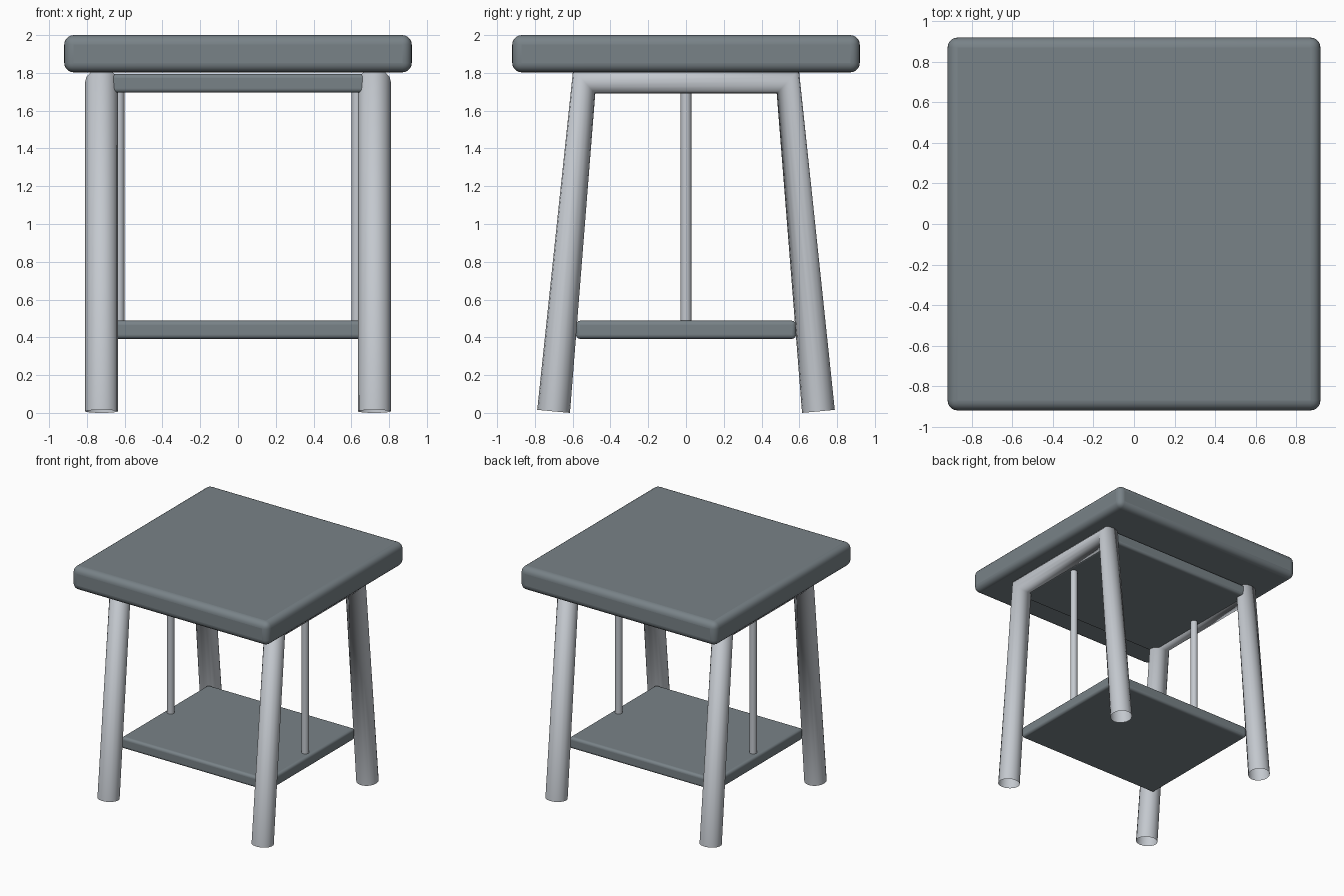
import bpy, math

if "Cube" in bpy.data.objects:
    bpy.data.objects.remove(bpy.data.objects["Cube"])


def material(name, color):
    m = bpy.data.materials.new(name)
    m.diffuse_color = (*color, 1)
    m.use_nodes = True
    m.node_tree.nodes["Principled BSDF"].inputs["Base Color"].default_value = m.diffuse_color
    return m


slate = material("slate", (0.19, 0.225, 0.245))
steel = material("light_steel", (0.55, 0.58, 0.62))


def slab(name, size, z, bevel):
    """Box with rounded edges, centred on the z axis."""
    bpy.ops.mesh.primitive_cube_add(size=1, location=(0, 0, z))
    ob = bpy.context.object
    ob.name = name
    ob.scale = size
    bpy.ops.object.transform_apply(location=False, rotation=False, scale=True)
    mod = ob.modifiers.new("rounding", 'BEVEL')
    mod.width = bevel
    mod.segments = 5
    ob.data.materials.append(slate)
    bpy.ops.object.shade_smooth_by_angle(angle=math.radians(35))
    return ob


def tube(name, points, radius):
    """Open round tube along a straight-segment path."""
    cu = bpy.data.curves.new(name, 'CURVE')
    cu.dimensions = '3D'
    cu.bevel_depth = radius
    cu.bevel_resolution = 6
    sp = cu.splines.new('POLY')
    sp.points.add(len(points) - 1)
    for p, co in zip(sp.points, points):
        p.co = (*co, 1)
    ob = bpy.data.objects.new(name, cu)
    bpy.context.collection.objects.link(ob)
    cu.materials.append(steel)
    bpy.ops.object.select_all(action='DESELECT')
    ob.select_set(True)
    bpy.context.view_layer.objects.active = ob
    bpy.ops.object.convert(target='MESH')
    return bpy.context.object


# Table top, plate under it, and lower shelf
slab("table_top", (1.84, 1.84, 0.197), 1.9015, 0.05)
slab("under_plate", (1.38, 1.165, 0.1), 1.745, 0.022)
slab("lower_shelf", (1.38, 1.165, 0.096), 0.44, 0.022)

for side, s in (("left", -1), ("right", 1)):
    # Bent tube: front leg, crossbar and back leg in one piece
    x = s * 0.722
    tube(side + "_leg_frame",
         [(x, -0.701, 0.008), (x, -0.539, 1.754),
          (x, 0.539, 1.754), (x, 0.701, 0.008)], 0.087)
    # Thin rod from shelf to plate
    x = s * 0.63
    tube(side + "_support_rod", [(x, 0, 0.45), (x, 0, 1.73)], 0.029)
